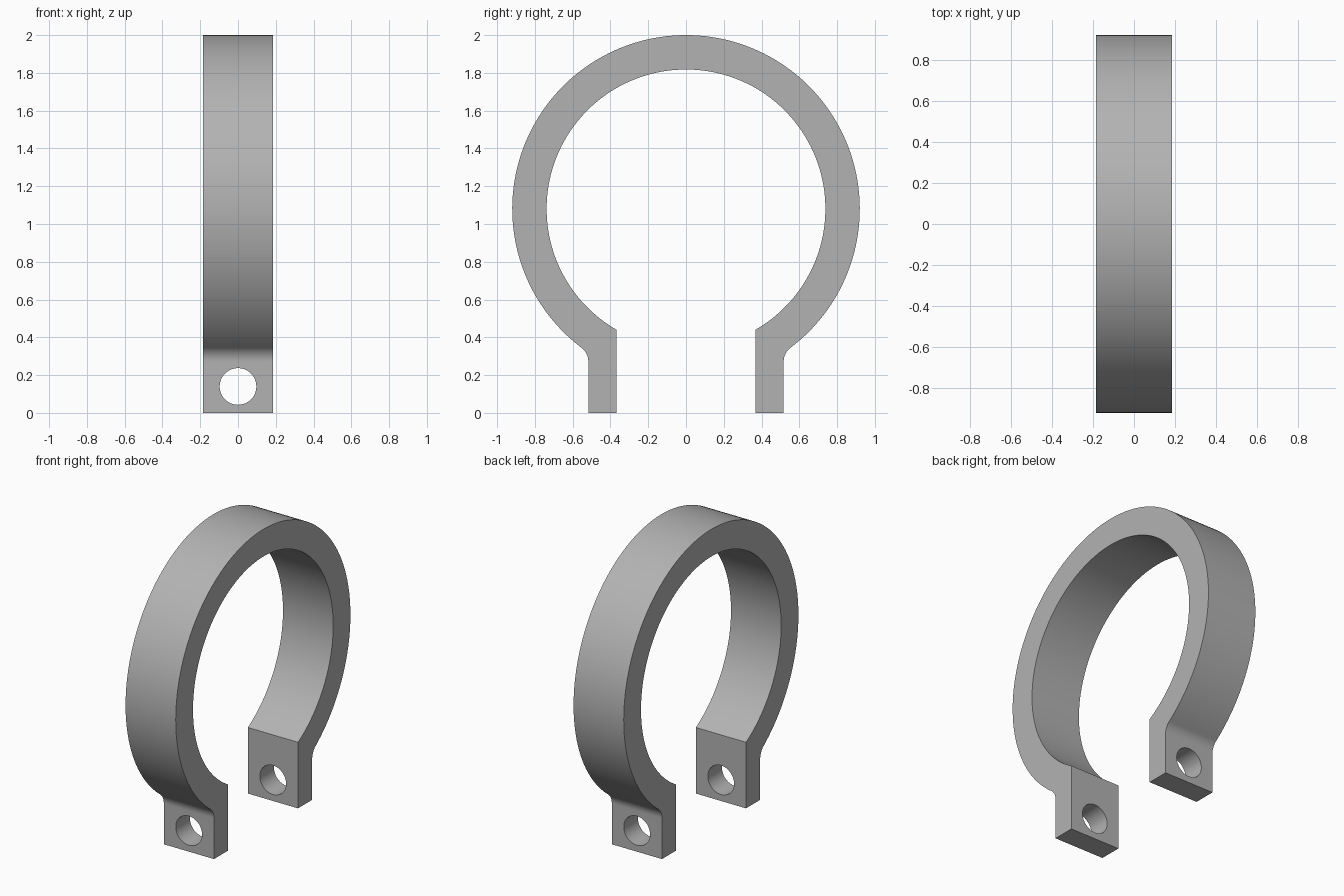
import bpy, bmesh
from math import sin, cos, asin, atan2, sqrt, pi, radians

cube = bpy.data.objects.get("Cube")
if cube:
    bpy.data.objects.remove(cube, do_unlink=True)

CENTRE_Z, OUTER, INNER = 1.08, 0.92, 0.738
HALF_WIDTH = 0.185
LEG_IN, LEG_OUT = 0.368, 0.517
FILLET = 0.092
HOLE_Z, HOLE_RADIUS = 0.14, 0.097

grey = bpy.data.materials.new("plain grey")
grey.use_nodes = True
colour = (0.45, 0.45, 0.45, 1)
grey.diffuse_color = colour
grey.node_tree.nodes["Principled BSDF"].inputs["Base Color"].default_value = colour


def arc(cy, cz, radius, start, end, steps):
    """Points on an arc in the y-z plane."""
    angles = [start + (end - start) * i / steps for i in range(steps + 1)]
    return [(cy + radius * cos(a), cz + radius * sin(a)) for a in angles]


# Half profile of the clamp: leg, fillet, outer arc, then back along the bore
fillet_y = LEG_OUT + FILLET
drop = sqrt((OUTER + FILLET) ** 2 - fillet_y ** 2)
join = atan2(-drop, fillet_y)
outer_half = [(LEG_OUT, 0)]
outer_half += arc(fillet_y, CENTRE_Z - drop, FILLET, pi, pi + join, 12)
outer_half += arc(0, CENTRE_Z, OUTER, join, pi / 2, 64)[1:]
bore_end = asin(LEG_IN / INNER) - pi / 2
inner_half = [(LEG_IN, 0)] + arc(0, CENTRE_Z, INNER, bore_end, pi / 2, 64)


def mirrored(half):
    return half + [(-y, z) for y, z in reversed(half[:-1])]


profile = mirrored(outer_half) + mirrored(inner_half)[::-1]

# Clamp band extruded across its width
bm = bmesh.new()
face = bm.faces.new([bm.verts.new((-HALF_WIDTH, y, z)) for y, z in profile])
extruded = bmesh.ops.extrude_face_region(bm, geom=[face])
new_verts = [g for g in extruded["geom"] if isinstance(g, bmesh.types.BMVert)]
bmesh.ops.translate(bm, verts=new_verts, vec=(2 * HALF_WIDTH, 0, 0))
bmesh.ops.recalc_face_normals(bm, faces=bm.faces)
mesh = bpy.data.meshes.new("clamp_ring")
bm.to_mesh(mesh)
bm.free()
clamp = bpy.data.objects.new("clamp_ring", mesh)
bpy.context.collection.objects.link(clamp)
mesh.materials.append(grey)

# Bolt hole through both legs
bpy.ops.mesh.primitive_cylinder_add(vertices=64, radius=HOLE_RADIUS, depth=1.5,
                                    location=(0, 0, HOLE_Z),
                                    rotation=(radians(90), 0, 0))
cutter = bpy.context.object
cutter.name = "bolt_hole_cutter"
cutter.hide_render = True
cutter.data.materials.append(grey)
hole = clamp.modifiers.new("bolt holes", "BOOLEAN")
hole.object = cutter
hole.operation = "DIFFERENCE"
hole.solver = "EXACT"

bpy.ops.object.select_all(action="DESELECT")
clamp.select_set(True)
bpy.context.view_layer.objects.active = clamp
bpy.ops.object.modifier_apply(modifier=hole.name)
bpy.data.objects.remove(cutter, do_unlink=True)
bpy.ops.object.shade_smooth_by_angle(angle=radians(30))
